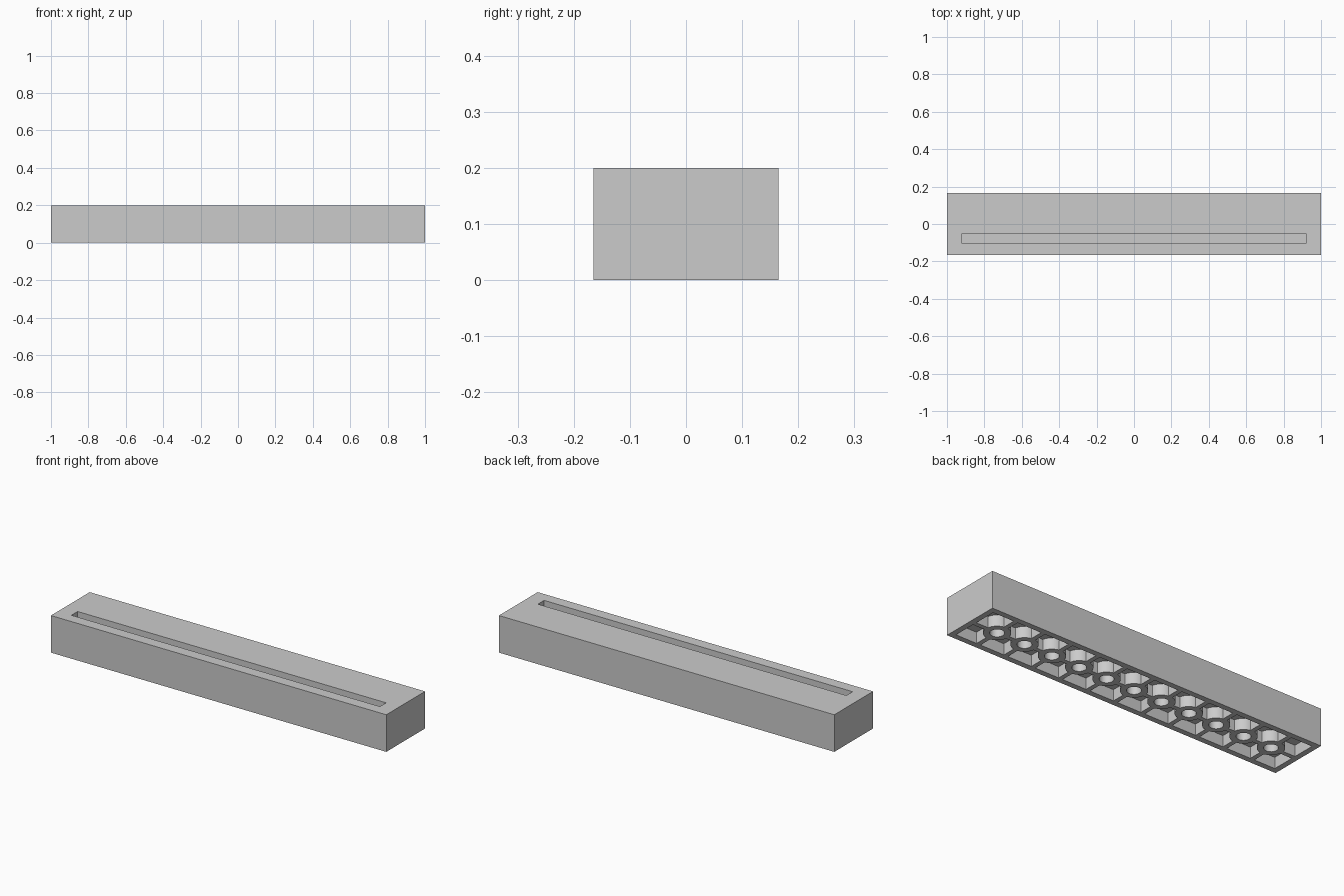
import bpy
import bmesh
from mathutils import Matrix, Vector

default = bpy.data.objects.get("Cube")
if default:
    bpy.data.objects.remove(default, do_unlink=True)

LENGTH, WIDTH, HEIGHT = 2.0, 0.33, 0.2
COLUMNS = 12
PITCH = LENGTH / COLUMNS
WALL, RIB = 0.03, 0.024
CELL_DEPTH = 0.06
TUBE_OUTER, TUBE_INNER = 0.066, 0.035

grey = bpy.data.materials.new("plain grey")
grey.use_nodes = True
grey.diffuse_color = (0.6, 0.6, 0.6, 1)
grey.node_tree.nodes["Principled BSDF"].inputs["Base Color"].default_value = (0.6, 0.6, 0.6, 1)


def add_box(bm, low, high):
    low, high = Vector(low), Vector(high)
    matrix = Matrix.Translation((low + high) / 2) @ Matrix.Diagonal((*(high - low), 1))
    bmesh.ops.create_cube(bm, size=1, matrix=matrix)


def add_post(bm, x, radius, low, high):
    bmesh.ops.create_cone(bm, cap_ends=True, segments=32, radius1=radius, radius2=radius,
                          depth=high - low, matrix=Matrix.Translation((x, 0, (low + high) / 2)))


def finish(name, bm):
    mesh = bpy.data.meshes.new(name)
    bm.to_mesh(mesh)
    bm.free()
    mesh.materials.append(grey)
    obj = bpy.data.objects.new(name, mesh)
    bpy.context.collection.objects.link(obj)
    return obj


def cut(target, cutter):
    cutter.hide_render = True
    mod = target.modifiers.new("cut", "BOOLEAN")
    mod.operation, mod.solver, mod.object = "DIFFERENCE", "EXACT", cutter
    bpy.ops.object.select_all(action="DESELECT")
    bpy.context.view_layer.objects.active = target
    target.select_set(True)
    bpy.ops.object.modifier_apply(modifier=mod.name)
    bpy.data.objects.remove(cutter, do_unlink=True)


# Solid bar
bm = bmesh.new()
add_box(bm, (-LENGTH / 2, -WIDTH / 2, 0), (LENGTH / 2, WIDTH / 2, HEIGHT))
bar = finish("slotted_bar", bm)

# Two rows of underside pockets, separated by ribs
bm = bmesh.new()
for i in range(COLUMNS):
    left = -LENGTH / 2 + i * PITCH + (WALL if i == 0 else RIB / 2)
    right = -LENGTH / 2 + (i + 1) * PITCH - (WALL if i == COLUMNS - 1 else RIB / 2)
    for y0, y1 in ((RIB / 2, WIDTH / 2 - WALL), (WALL - WIDTH / 2, -RIB / 2)):
        add_box(bm, (left, y0, -0.05), (right, y1, CELL_DEPTH))
pockets = finish("pocket_cutter", bm)

# Round tubes left standing where the ribs cross, with bored centres
tubes, bores = bmesh.new(), bmesh.new()
for i in range(1, COLUMNS):
    x = -LENGTH / 2 + i * PITCH
    add_post(tubes, x, TUBE_OUTER, -0.1, 0.1)
    add_post(bores, x, TUBE_INNER, -0.05, CELL_DEPTH)
cut(pockets, finish("tube_cutter", tubes))
cut(bar, pockets)
cut(bar, finish("bore_cutter", bores))

# Long blind slot in the top, nearer the front
bm = bmesh.new()
add_box(bm, (-0.92, -0.105, 0.09), (0.92, -0.052, HEIGHT + 0.05))
cut(bar, finish("slot_cutter", bm))

bpy.ops.object.select_all(action="DESELECT")
bpy.context.view_layer.objects.active = bar
bar.select_set(True)
bpy.ops.object.shade_smooth_by_angle()
